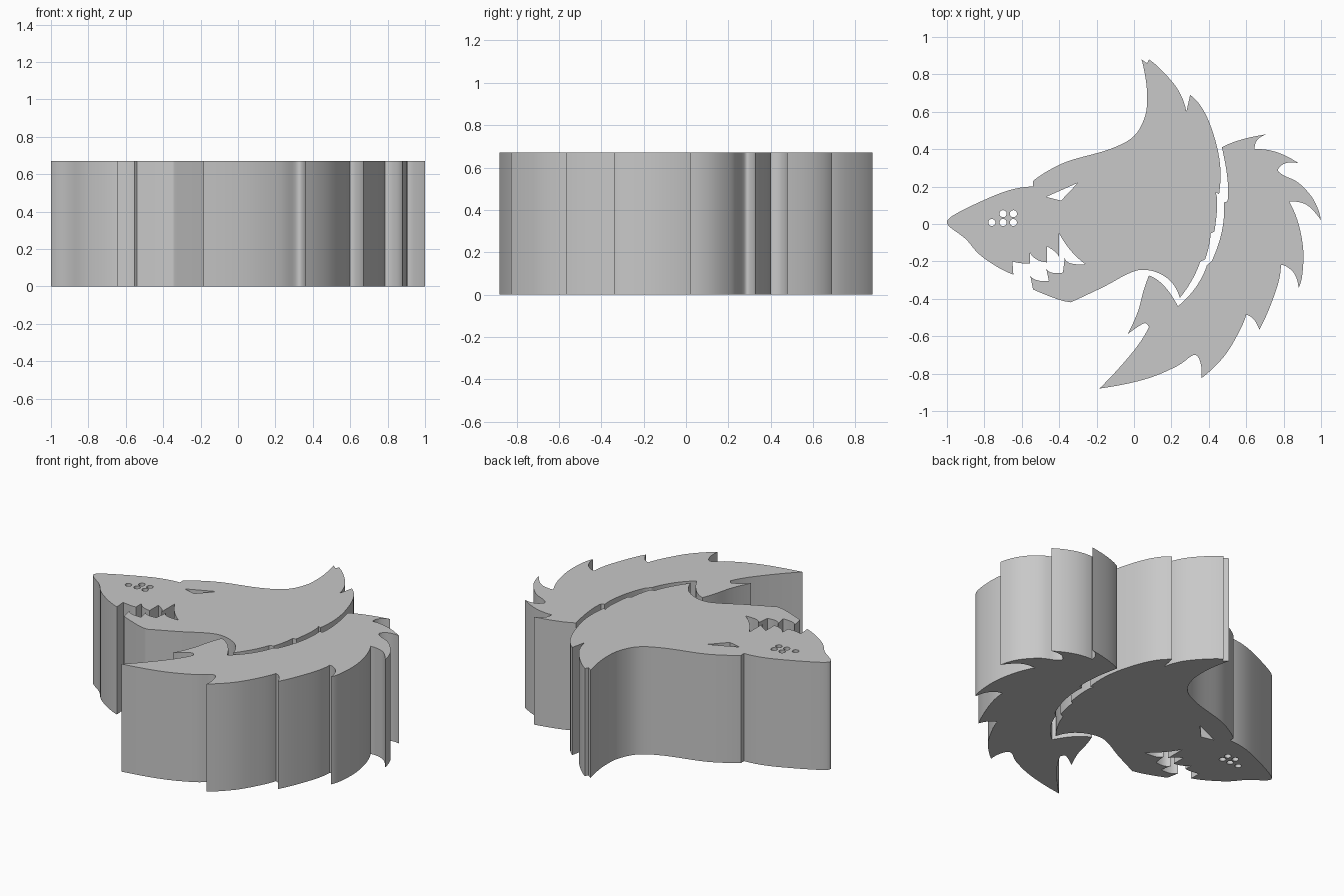
import bpy
import bmesh
import math
from mathutils import Vector

HEIGHT = 0.67
UNIT = 0.01       # outlines are written in hundredths
STEPS = 5         # subdivisions between two outline points

cube = bpy.data.objects.get("Cube")
if cube:
    bpy.data.objects.remove(cube, do_unlink=True)

grey = bpy.data.materials.new("plain grey")
grey.use_nodes = True
colour = (0.58, 0.58, 0.58, 1)
grey.diffuse_color = colour
grey.node_tree.nodes["Principled BSDF"].inputs["Base Color"].default_value = colour


def smooth_run(points):
    """Sample a soft curve through the points, leaving out the last one."""
    pts = [Vector(p) for p in points]
    if len(pts) == 2:
        return pts[:1]
    # extrapolated end points keep the curvature up to the sharp corners
    first = pts[0] * 3 - pts[1] * 3 + pts[2]
    last = pts[-1] * 3 - pts[-2] * 3 + pts[-3]
    if (first - pts[0]).length > 2 * (pts[1] - pts[0]).length:
        first = pts[0] * 2 - pts[1]
    if (last - pts[-1]).length > 2 * (pts[-1] - pts[-2]).length:
        last = pts[-1] * 2 - pts[-2]
    pts = [first] + pts + [last]
    out = []
    for a, b, c, d in zip(pts, pts[1:], pts[2:], pts[3:]):
        for i in range(STEPS):
            t = i / STEPS
            out.append(0.5 * (2 * b + (c - a) * t
                              + (2 * a - 5 * b + 4 * c - d) * t ** 2
                              + (3 * b - a - 3 * c + d) * t ** 3))
    return out


def outline(runs):
    """Join runs; every run starts at a sharp corner and ends at the next."""
    out = []
    for run, following in zip(runs, runs[1:] + runs[:1]):
        out += smooth_run(run + following[:1])
    return out


def circle(x, y, radius, sides=20):
    angles = [math.tau * i / sides for i in range(sides)]
    return [Vector((x + radius * math.cos(a), y + radius * math.sin(a))) for a in angles]


def slab(name, loops):
    """Extrude a filled outline with through holes into a solid mesh."""
    curve = bpy.data.curves.new(name, "CURVE")
    curve.dimensions = "2D"
    curve.fill_mode = "BOTH"
    curve.extrude = HEIGHT / 2
    for loop in loops:
        spline = curve.splines.new("POLY")
        spline.points.add(len(loop) - 1)
        for point, co in zip(spline.points, loop):
            point.co = (co.x * UNIT, co.y * UNIT, 0, 1)
        spline.use_cyclic_u = True
    obj = bpy.data.objects.new(name, curve)
    bpy.context.collection.objects.link(obj)
    bpy.ops.object.select_all(action="DESELECT")
    obj.select_set(True)
    bpy.context.view_layer.objects.active = obj
    bpy.ops.object.convert(target="MESH")
    obj = bpy.context.object
    obj.name = name
    # weld caps to walls and stand the slab on the ground
    bm = bmesh.new()
    bm.from_mesh(obj.data)
    bmesh.ops.remove_doubles(bm, verts=bm.verts, dist=0.0002)
    bmesh.ops.recalc_face_normals(bm, faces=bm.faces)
    bmesh.ops.translate(bm, verts=bm.verts, vec=(0, 0, HEIGHT / 2))
    bm.to_mesh(obj.data)
    bm.free()
    obj.data.materials.clear()
    obj.data.materials.append(grey)
    bpy.ops.object.shade_smooth_by_angle(angle=math.radians(30))
    return obj


# Head: brow, ears and back of the neck
crown = [
    [(-100, 1), (-96, 5), (-82, 12), (-67, 18)],
    [(-54, 20)],
    [(-54, 23), (-45, 29), (-34, 34), (-13, 40), (0, 47), (6, 58), (7, 69), (6, 79)],
    [(4, 88)],
    [(7, 86)],
    [(8, 88), (16, 81), (24, 71)],
    [(28, 60)],
    [(30, 69), (37, 61), (42.5, 48), (46, 32)],
    [(45.5, 16)],
    [(43.5, 17), (44.5, 10)],
    [(43, -4)],
    [(41, -5), (40, -12)],
    [(38, -19)],
    [(35.5, -20), (31, -30)],
]
# Head: throat, jaw, teeth and muzzle
jaw = [
    [(24.5, -39.5), (20, -31), (12.5, -26), (4, -24.5), (-4, -27), (-16, -33.5), (-33, -41.5)],
    [(-33.5, -41.5), (-40, -40.5)],
    [(-54, -35)],
    [(-55.5, -27.5), (-52, -30)],
    [(-45.5, -30.5)],
    [(-47, -23.5), (-44, -26)],
    [(-38, -26)],
    [(-37, -18), (-34, -21)],
    [(-26, -21.5), (-34, -14)],
    [(-40, -5)],
    [(-40, -18), (-42, -15)],
    [(-46.5, -12)],
    [(-46.5, -20.5), (-52, -19)],
    [(-55.5, -15.5)],
    [(-55.5, -21), (-60, -21)],
    [(-65, -20)],
    [(-64.5, -27), (-73, -23), (-83, -16), (-90, -8), (-98, -2)],
]
eye = [[(-30, 22)], [(-47, 14.5)], [(-39, 12.5)]]
whisker_spots = [(x, 0.8) for x in (-76, -70, -64.5)] + [(x, 5.5) for x in (-70, -64.5)]

slab("head", [outline(crown + jaw), outline(eye)]
     + [circle(x, y, 1.9) for x, y in whisker_spots])

# Mane: outer tufts from the top round to the lowest tip
tufts = [
    [(47, 41), (57, 45)],
    [(71, 48), (66, 45)],
    [(64.5, 40), (76, 38.5)],
    [(88, 32.5), (81, 32.5), (77, 29), (80, 26), (88, 22), (96, 13)],
    [(100, 2), (94, 9), (89, 11.5)],
    [(83, 12), (88, 0), (90.5, -14), (90, -27)],
    [(88, -34), (86, -27), (82, -23)],
    [(78.5, -22), (77, -32), (72, -46)],
    [(67, -56.5), (64, -51)],
    [(60, -48.5), (56, -58), (48, -71)],
    [(36, -82.5), (35.5, -74), (32, -70), (23, -76), (6, -83)],
]
# Mane: inner edge following the neck
inner_edge = [
    [(-18.5, -88), (-8, -77), (2, -65)],
    [(8, -55), (6, -53), (2, -55)],
    [(-3.5, -59), (2, -47), (5, -36)],
    [(8, -27.5), (16, -33)],
    [(23.5, -44), (31, -36.5), (36, -29)],
    [(39, -22)],
    [(41.5, -20), (46, -8), (48, 3)],
    [(48, 11.5)],
    [(50, 12), (50, 24)],
]
slab("mane", [outline(tufts + inner_edge)])
